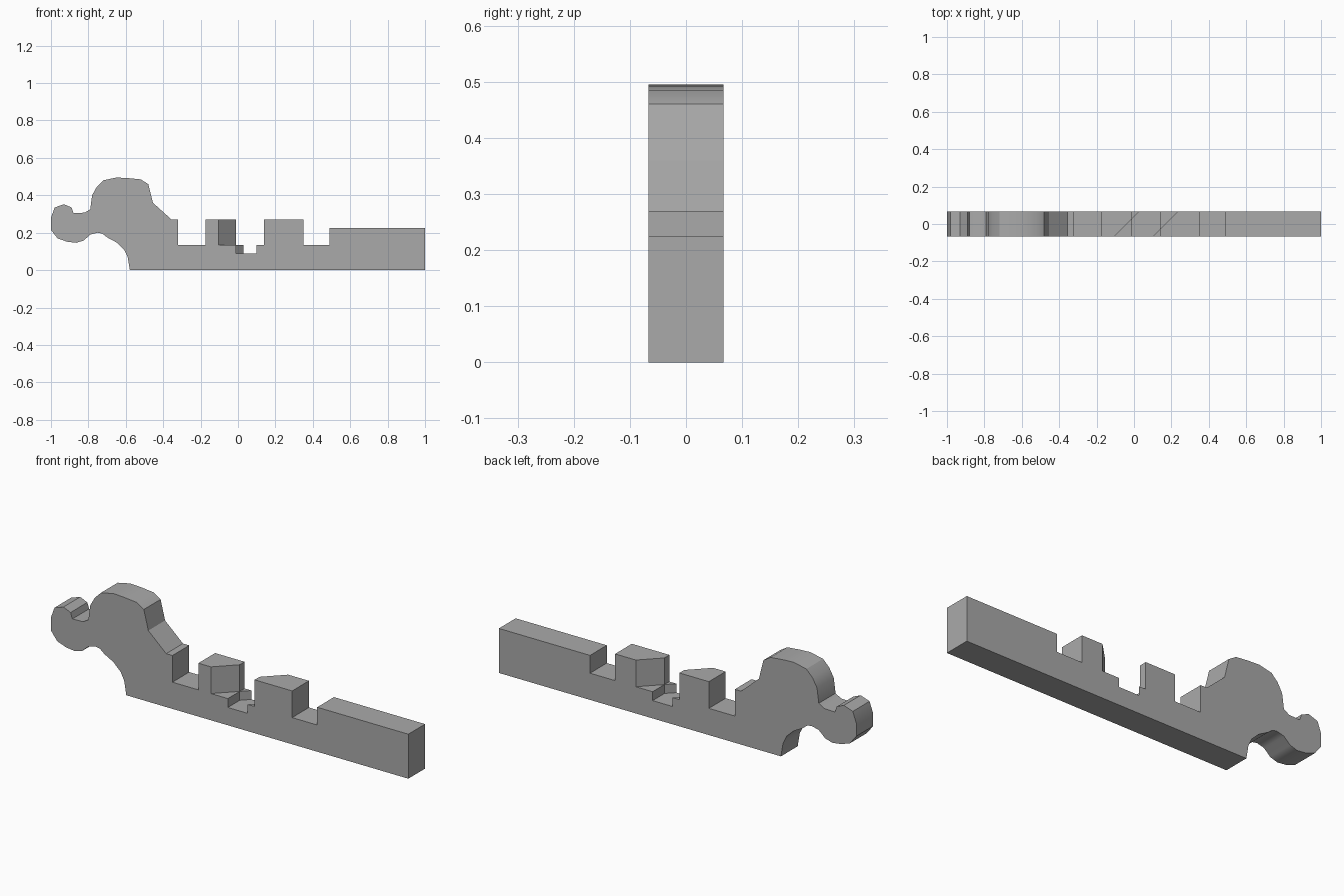
import bpy
import bmesh
import math

cube = bpy.data.objects.get("Cube")
if cube:
    bpy.data.objects.remove(cube, do_unlink=True)

HALF = 0.067      # half thickness of the bar
TOP = 0.27        # top of the raised blocks
LEDGE = 0.135     # floor of the square notches
DEEP = 0.09       # floor where the two notches cross

grey = bpy.data.materials.new("plain grey")
grey.use_nodes = True
colour = (0.4, 0.4, 0.4, 1)
grey.diffuse_color = colour
grey.node_tree.nodes["Principled BSDF"].inputs["Base Color"].default_value = colour


def prism(name, outline, offset):
    """Make a closed solid by sweeping an outline along an offset vector."""
    bm = bmesh.new()
    face = bm.faces.new([bm.verts.new(p) for p in outline])
    swept = bmesh.ops.extrude_face_region(bm, geom=[face])["geom"]
    verts = [g for g in swept if isinstance(g, bmesh.types.BMVert)]
    bmesh.ops.translate(bm, verts=verts, vec=offset)
    bmesh.ops.recalc_face_normals(bm, faces=bm.faces)
    mesh = bpy.data.meshes.new(name)
    bm.to_mesh(mesh)
    bm.free()
    mesh.materials.append(grey)
    obj = bpy.data.objects.new(name, mesh)
    bpy.context.collection.objects.link(obj)
    return obj


def upright_cutter(name, plan, floor):
    return prism(name, [(x, y, floor) for x, y in plan], (0, 0, TOP))


def carve(target, cutter):
    """Subtract the cutter, apply the result and discard the cutter."""
    cutter.hide_render = True
    mod = target.modifiers.new(cutter.name, "BOOLEAN")
    mod.operation = "DIFFERENCE"
    mod.solver = "EXACT"
    mod.object = cutter
    bpy.context.view_layer.objects.active = target
    bpy.ops.object.modifier_apply(modifier=mod.name)
    bpy.data.objects.remove(cutter, do_unlink=True)


# Side profile: straight shank with notches
shank = [(-.578, 0), (1, 0), (1, .225), (.49, .225), (.49, LEDGE), (.35, LEDGE),
         (.35, TOP), (-.175, TOP), (-.175, LEDGE), (-.32, LEDGE), (-.32, TOP),
         (-.355, TOP)]
# Large rounded head
head = [(-.455, .36), (-.48, .46), (-.52, .485), (-.59, .492), (-.65, .495),
        (-.72, .48), (-.755, .445), (-.78, .4), (-.79, .325)]
# Small round knob at the tip
knob = [(-.82, .307), (-.88, .305), (-.89, .335), (-.93, .352), (-.98, .335),
        (-1, .28), (-1, .215), (-.965, .17), (-.915, .152), (-.865, .146),
        (-.825, .158), (-.79, .19)]
# Concave throat back to the foot
throat = [(-.75, .2), (-.725, .195), (-.7, .175), (-.65, .148), (-.61, .11),
          (-.59, .07)]

bar = prism("carved_bar",
            [(x, -HALF, z) for x, z in shank + head + knob + throat],
            (0, 2 * HALF, 0))

# Crossing notches: one square to the bar, one diagonal, deeper where they meet
LEFT, RIGHT = -.01, .14
REACH = 2 * HALF
start, end = -.105 - HALF, .1 - HALF     # diagonal edges at the front, extended
square = [(LEFT, -REACH), (RIGHT, -REACH), (RIGHT, REACH), (LEFT, REACH)]
diagonal = [(start, -REACH), (end, -REACH),
            (end + 2 * REACH, REACH), (start + 2 * REACH, REACH)]


def edge_y(x, front_x):
    """Depth at which a diagonal edge passes a given x."""
    return x - front_x - REACH


crossing = [(LEFT, -REACH), (end, -REACH), (RIGHT, edge_y(RIGHT, end)),
            (RIGHT, REACH), (start + 2 * REACH, REACH),
            (LEFT, edge_y(LEFT, start))]

carve(bar, upright_cutter("square_notch", square, LEDGE))
carve(bar, upright_cutter("diagonal_notch", diagonal, LEDGE))
carve(bar, upright_cutter("crossing_recess", crossing, DEEP))

# Soft shading on the rounded head, crisp edges elsewhere
bpy.ops.object.select_all(action="DESELECT")
bar.select_set(True)
bpy.context.view_layer.objects.active = bar
bpy.ops.object.shade_smooth_by_angle(angle=math.radians(30))
